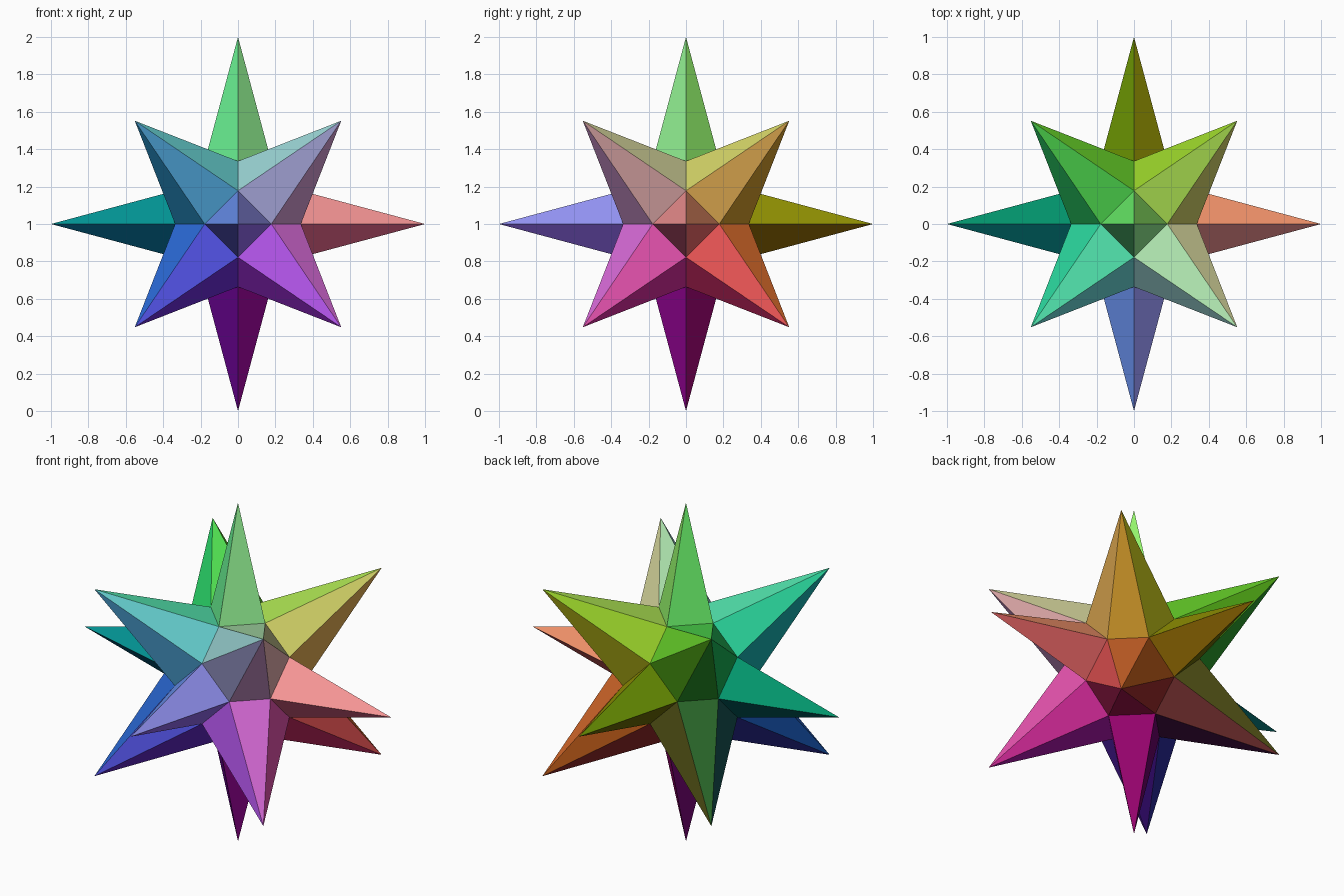
import bpy, bmesh
from math import sqrt
from itertools import permutations, product
from mathutils import Vector

if "Cube" in bpy.data.objects:
    bpy.data.objects.remove(bpy.data.objects["Cube"])

INNER, OUTER = 0.178, 0.336     # core corner coordinates
AXIS_TIP, DIAG_TIP = 1.0, 0.552 * sqrt(3)

bm = bmesh.new()

# Core: truncated octahedron with 6 square and 8 six-sided faces
corners = {tuple(s * c for s, c in zip(signs, p))
           for p in permutations((0.0, INNER, OUTER))
           for signs in product((1, -1), repeat=3)}
for co in sorted(set(tuple(c + 0.0 for c in k) for k in corners)):
    bm.verts.new(co)
bmesh.ops.convex_hull(bm, input=bm.verts[:])
bmesh.ops.dissolve_limit(bm, angle_limit=0.02, verts=bm.verts[:], edges=bm.edges[:])

# Spikes: raise the middle of every core face to a point
poked = bmesh.ops.poke(bm, faces=bm.faces[:])
for v in poked["verts"]:
    d = v.co.normalized()
    v.co = d * (AXIS_TIP if max(abs(c) for c in d) > 0.9 else DIAG_TIP)
bmesh.ops.recalc_face_normals(bm, faces=bm.faces[:])

mesh = bpy.data.meshes.new("spiked_star")

# Colours: every facet is tinted by the direction it lies in
for i, f in enumerate(bm.faces):
    d = sum((v.co.normalized() for v in f.verts), Vector()) / 3
    rgb = [(0.5 + 0.5 * c) ** 2.2 for c in (d.x, d.z, -d.y)]
    mat = bpy.data.materials.new(f"facet_{i}")
    mat.diffuse_color = (*rgb, 1)
    mat.use_nodes = True
    mat.node_tree.nodes["Principled BSDF"].inputs["Base Color"].default_value = mat.diffuse_color
    mesh.materials.append(mat)
    f.material_index = i
    f.smooth = False

bmesh.ops.translate(bm, verts=bm.verts[:], vec=(0, 0, 1))
bm.to_mesh(mesh)
bm.free()
star = bpy.data.objects.new("spiked_star", mesh)
bpy.context.collection.objects.link(star)
